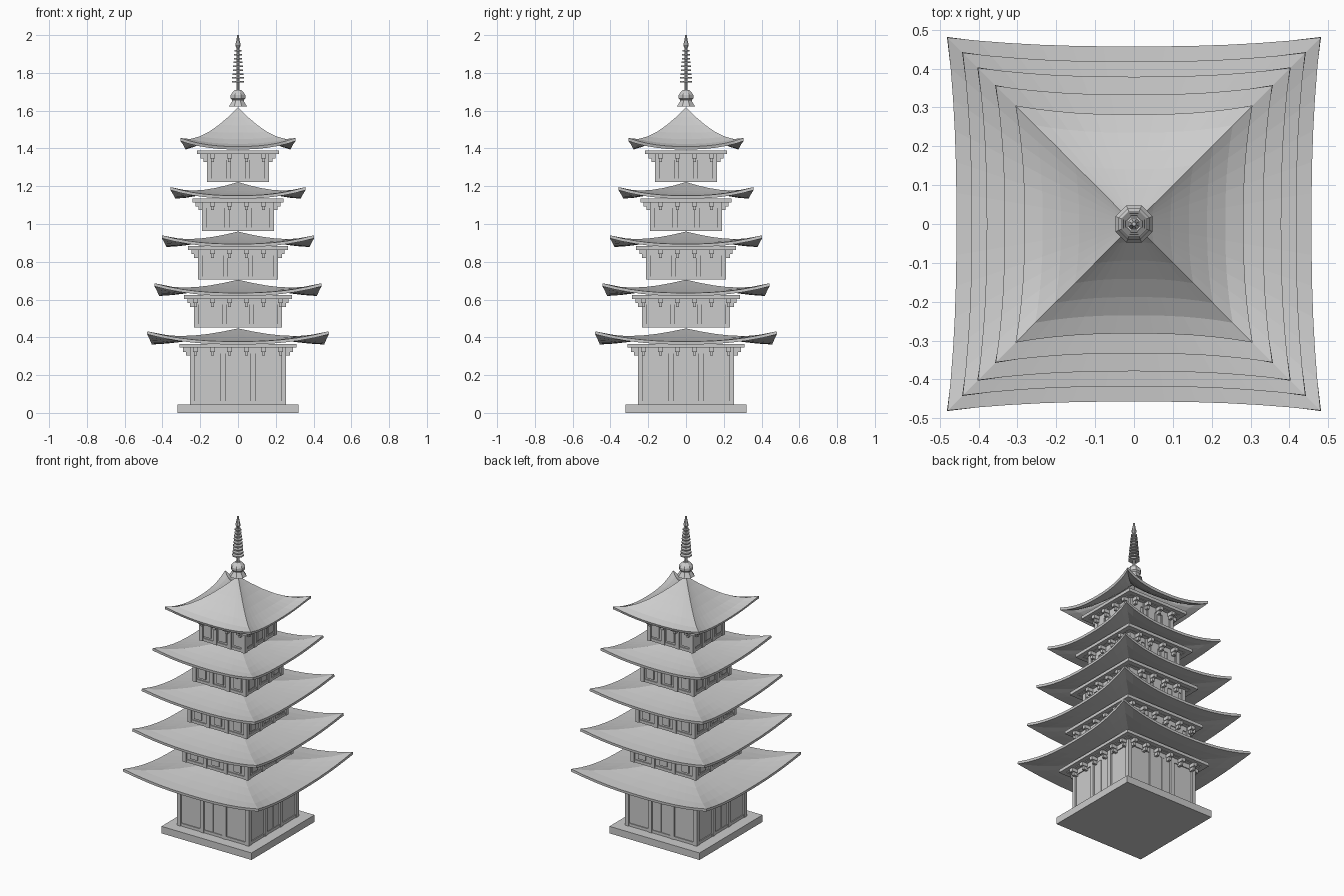
import bpy, bmesh, math
from mathutils import Matrix, Vector

if "Cube" in bpy.data.objects:
    bpy.data.objects.remove(bpy.data.objects["Cube"])


def finish(name, bm):
    bmesh.ops.remove_doubles(bm, verts=bm.verts, dist=1e-5)
    bmesh.ops.recalc_face_normals(bm, faces=bm.faces)
    me = bpy.data.meshes.new(name)
    bm.to_mesh(me)
    bm.free()
    ob = bpy.data.objects.new(name, me)
    bpy.context.collection.objects.link(ob)
    return ob


def boxes(name, spans, sides=1):
    """One object of boxes (x0, x1, y0, y1, z0, z1), repeated around z."""
    me = bpy.data.meshes.new(name)
    bm = bmesh.new()
    for k in range(sides):
        rot = Matrix.Rotation(k * math.pi / 2, 4, 'Z')
        for x0, x1, y0, y1, z0, z1 in spans:
            mid = Vector(((x0 + x1) / 2, (y0 + y1) / 2, (z0 + z1) / 2))
            size = Matrix.Diagonal((x1 - x0, y1 - y0, z1 - z0, 1))
            bmesh.ops.create_cube(bm, size=1, matrix=rot @ Matrix.Translation(mid) @ size)
    bm.to_mesh(me)
    bm.free()
    ob = bpy.data.objects.new(name, me)
    bpy.context.collection.objects.link(ob)
    return ob


def lathe(name, profile, n=8):
    bm = bmesh.new()
    rings = [[bm.verts.new((r * math.cos(2 * math.pi * (i + .5) / n),
                            r * math.sin(2 * math.pi * (i + .5) / n), z))
              for i in range(n)] for r, z in profile]
    for a, b in zip(rings, rings[1:]):
        for i in range(n):
            j = (i + 1) % n
            bm.faces.new((a[i], a[j], b[j], b[i]))
    bm.faces.new(rings[0][::-1])
    bm.faces.new(rings[-1])
    return finish(name, bm)


def roof(name, R, apex, eave, corner, cols=12, rows=6):
    """Curved square roof with upswept corners and slightly bowed eaves."""
    bm = bmesh.new()
    for k in range(4):
        rot = Matrix.Rotation(k * math.pi / 2, 3, 'Z')
        tip = bm.verts.new((0, 0, apex))
        prev = None
        for r in range(1, rows + 1):
            t = r / rows
            row = []
            for c in range(cols + 1):
                s = 2 * c / cols - 1
                w = abs(s) ** 2.4
                z = apex - (apex - eave) * (1 - (1 - t) ** 1.5) + (corner - eave) * w * t ** 3
                row.append(bm.verts.new(rot @ Vector((s * R * t, -R * t + .023 * t * (1 - w), z))))
            for c in range(cols):
                if prev:
                    bm.faces.new((prev[c], row[c], row[c + 1], prev[c + 1]))
                else:
                    bm.faces.new((tip, row[c], row[c + 1]))
            prev = row
    ob = finish(name, bm)
    if sum(p.normal.z for p in ob.data.polygons) < 0:
        ob.data.flip_normals()
    m = ob.modifiers.new("thickness", 'SOLIDIFY')
    m.thickness, m.offset = .016, -1


# Stone base
boxes("base_plinth", [(-.32, .32, -.32, .32, 0, .045)])

# half width, floor, beam bottom, beam half width, roof half width, apex, eave, corner, brackets
tiers = [
    (.255, .045, .345, .31, .48, .447, .378, .432, 6),
    (.233, .452, .603, .285, .441, .705, .635, .686, 6),
    (.212, .705, .863, .265, .402, .96, .894, .94, 4),
    (.19, .963, 1.115, .242, .356, 1.222, 1.15, 1.195, 4),
    (.163, 1.223, 1.37, .218, .305, 1.617, 1.41, 1.455, 4),
]
for i, (h, z0, z1, beam, R, apex, eave, corner, nb) in enumerate(tiers):
    n = i + 1
    w = h - .01
    boxes(f"walls_{n}", [(-w, w, -w, w, z0, z1)])

    # Posts and rails around the three bays of each side
    posts = [(x - .013, x + .013, -h, -w + .005, z0, z1)
             for x in (-h + .013, -h * .31, h * .31, h - .013)]
    boxes(f"posts_{n}", posts, 4)
    rails = [(-w, w, -w - .006, -w + .005, a, b)
             for a, b in ((z0, z0 + .018), (z1 - .03, z1))]
    boxes(f"rails_{n}", rails, 4)

    # Door and window panels
    if i == 0:
        panels = [(-.06, -.002, -w - .005, -w, z0 + .02, z1 - .025),
                  (.002, .06, -w - .005, -w, z0 + .02, z1 - .025)]
    else:
        panels = [(x - .026, x + .026, -w - .007, -w, z0 + .03, z1 - .022)
                  for x in (-h * .66, 0, h * .66)]
    boxes(f"panels_{n}", panels, 4)

    # Brackets below the eave beam
    br = []
    for k in range(nb):
        x = (k - (nb - 1) / 2) * .09
        br.append((x - .012, x + .012, -h - .035, -h + .01, z1 - .022, z1))
        br.append((x - .008, x + .008, -h - .02, -h + .01, z1 - .042, z1 - .022))
    boxes(f"brackets_{n}", br, 4)
    boxes(f"eave_beam_{n}", [(-beam, beam, -beam, -beam + .03, z1, z1 + .02)], 4)
    boxes(f"eave_core_{n}", [(-h - .02, h + .02, -h - .02, h + .02, z1, z1 + .018)])
    roof(f"roof_{n}", R, apex, eave, corner)

# Spire base, pole with finial, and nine rings
lathe("spire_base", [(.052, 1.622), (.034, 1.65), (.034, 1.657), (.043, 1.665),
                     (.043, 1.682), (.036, 1.692), (.018, 1.71)])
lathe("spire_pole", [(.009, 1.70), (.008, 1.93), (.016, 1.945), (.011, 1.965),
                     (.007, 1.985), (.005, 2.0)])
for k in range(9):
    r, z = .035 - .0019 * k, 1.753 + .0205 * k
    lathe(f"spire_ring_{k + 1}", [(r, z - .004), (r, z + .004)])
